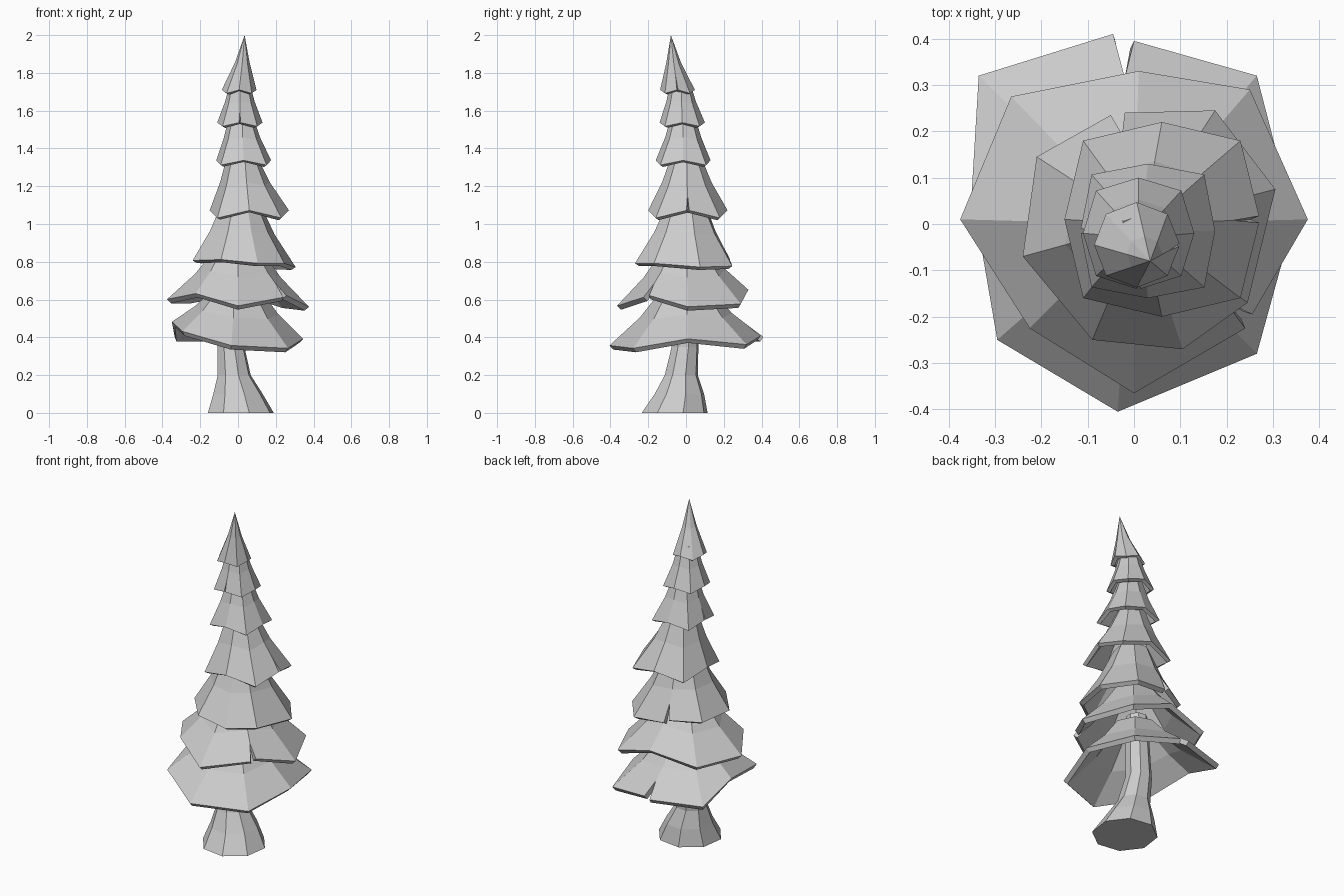
import bpy, bmesh
from math import sin, cos, atan2, radians, pi
from mathutils import Vector

if "Cube" in bpy.data.objects:
    bpy.data.objects.remove(bpy.data.objects["Cube"])


def finish(bm, name, thickness=0):
    bmesh.ops.remove_doubles(bm, verts=bm.verts, dist=0.0005)
    me = bpy.data.meshes.new(name)
    bm.to_mesh(me)
    bm.free()
    ob = bpy.data.objects.new(name, me)
    bpy.context.collection.objects.link(ob)
    if thickness:
        mod = ob.modifiers.new("thickness", "SOLIDIFY")
        mod.thickness = thickness
        mod.offset = -1
    return ob


def skirt(name, rim, center, radius, thickness):
    """Hollow skirt of boughs: open rim (first and last point flank a slit) up to a small ring."""
    rim = [Vector(p) + Vector((0, 0, 0.012)) for p in rim]
    c = Vector(center)
    join = (rim[0] + rim[-1]) / 2
    tops, mids = [], []
    for i, p in enumerate(rim):
        q = join if i in (0, len(rim) - 1) else p
        a = atan2(q.y - c.y, q.x - c.x)
        t = c + Vector((cos(a), sin(a), 0)) * radius
        m = t.lerp(q, 0.42)
        m.z = (t.z + q.z) / 2
        tops.append(t)
        mids.append(m)
    notch = join.lerp(mids[0], 0.55)
    bm = bmesh.new()
    last = len(rim) - 2
    for i in range(last + 1):
        low = [rim[i], rim[i + 1]]
        if i == last:
            low.append(notch)
        low += [mids[i + 1], mids[i]]
        if i == 0:
            low.append(notch)
        bm.faces.new([bm.verts.new(p) for p in low])
        up = [mids[i], mids[i + 1], tops[i + 1]]
        if radius > 0:
            up.append(tops[i])
        bm.faces.new([bm.verts.new(p) for p in up])
    finish(bm, name, thickness)


def octagon_rim(cx, cy, r, diag, z, lift, slit):
    """Eight-sided rim, alternating high points and drooping corners."""
    pts = []
    for k in range(9):
        a = radians(slit + 45 * k + (2 if k == 0 else -2 if k == 8 else 0))
        rr = r if k % 2 == 0 else diag
        pts.append((cx + rr * cos(a), cy + rr * sin(a), z + (lift if k % 2 == 0 else 0)))
    return pts


# Flared, slightly bent trunk
bm = bmesh.new()
rings = []
for x, y, z, r in [(0.015, -0.06, 0, 0.18), (0, -0.035, 0.1, 0.135), (-0.02, -0.025, 0.2, 0.09),
                   (-0.037, -0.005, 0.35, 0.073), (-0.02, 0, 0.72, 0.06)]:
    rings.append([bm.verts.new((x + r * cos(k * pi / 4 + 0.25), y + r * sin(k * pi / 4 + 0.25), z))
                  for k in range(8)])
for a, b in zip(rings, rings[1:]):
    for k in range(8):
        n = (k + 1) % 8
        bm.faces.new((a[k], a[n], b[n], b[k]))
bm.faces.new(rings[0][::-1])
bm.faces.new(rings[-1])
finish(bm, "trunk")

# Three wide, irregular lower tiers
skirt("boughs_1", [(-.045, .41, .39), (-.335, .32, .39), (-.35, .07, .47), (-.295, -.25, .42),
                   (-.035, -.405, .345), (.265, -.28, .33), (.345, .01, .38), (.265, .32, .35),
                   (0, .395, .395)], (-.01, 0, .65), .13, .03)
skirt("boughs_2", [(.255, -.195, .61), (.375, .01, .55), (.25, .29, .565), (.01, .33, .64),
                   (-.265, .275, .59), (-.375, .01, .59), (-.225, -.225, .62), (0, -.365, .555),
                   (.24, -.225, .6)], (0, 0, .87), .12, .03)
skirt("boughs_3", [(-.05, .235, .8), (-.21, .145, .795), (-.24, -.07, .795), (-.09, -.25, .8),
                   (.105, -.27, .78), (.245, -.17, .78), (.305, .075, .76), (.175, .245, .765),
                   (-.02, .24, .78)], (.015, 0, 1.12), .1, .028)

# Regular upper tiers: cx, cy, radius, corner radius, z, lift, slit angle, then top centre and radius
for i, (rim, top, r) in enumerate([
        ((.06, .01, .21, .24, 1.02, .04, 0), (.02, 0, 1.37), .075),
        ((.03, -.015, .145, .172, 1.3, .025, 180), (.015, -.015, 1.58), .06),
        ((.01, -.02, .12, .13, 1.505, .02, -90), (.01, -.03, 1.76), .048),
        ((.006, -.045, .092, .094, 1.68, .018, 0), (.035, -.08, 2.0 - .0), 0)]):
    skirt("boughs_%d" % (i + 4), octagon_rim(*rim), top, r, .022)
